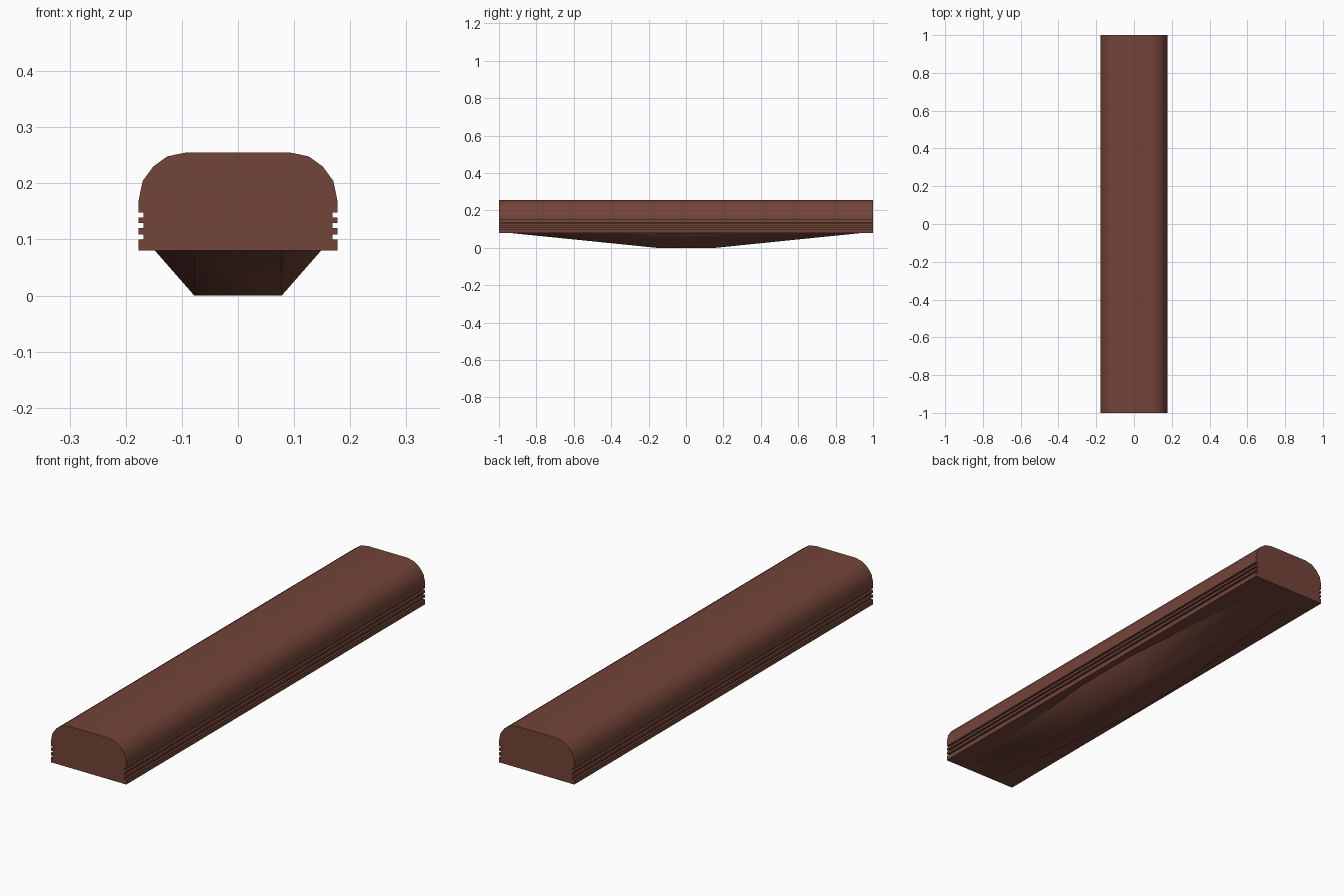
import bpy
import bmesh
import math

if "Cube" in bpy.data.objects:
    bpy.data.objects.remove(bpy.data.objects["Cube"], do_unlink=True)

brown = bpy.data.materials.new("reddish brown")
colour = (0.17, 0.058, 0.04, 1)
brown.diffuse_color = colour
brown.use_nodes = True
brown.node_tree.nodes["Principled BSDF"].inputs["Base Color"].default_value = colour


def finish(name, bm, angle):
    """Turn a bmesh into a shaded brown object."""
    bmesh.ops.recalc_face_normals(bm, faces=bm.faces)
    mesh = bpy.data.meshes.new(name)
    bm.to_mesh(mesh)
    bm.free()
    mesh.materials.append(brown)
    obj = bpy.data.objects.new(name, mesh)
    bpy.context.collection.objects.link(obj)
    bpy.ops.object.select_all(action="DESELECT")
    obj.select_set(True)
    bpy.context.view_layer.objects.active = obj
    bpy.ops.object.shade_smooth_by_angle(angle=math.radians(angle))


HALF_WIDTH, GROOVE_X, BASE_Z = 0.177, 0.168, 0.08

# Grooved bar: half profile from the bottom to the rounded top, then mirrored
half = [(HALF_WIDTH, BASE_Z)]
for z in (0.10, 0.12, 0.139):
    half += [(HALF_WIDTH, z), (GROOVE_X, z),
             (GROOVE_X, z + 0.009), (HALF_WIDTH, z + 0.009)]
half += [(HALF_WIDTH, 0.17), (0.17, 0.204), (0.151, 0.23),
         (0.126, 0.248), (0.092, 0.255)]
profile = half + [(-x, z) for x, z in reversed(half)]

bm = bmesh.new()
face = bm.faces.new([bm.verts.new((x, -1, z)) for x, z in profile])
swept = bmesh.ops.extrude_face_region(bm, geom=[face])["geom"]
bmesh.ops.translate(bm, vec=(0, 2, 0),
                    verts=[v for v in swept if isinstance(v, bmesh.types.BMVert)])
finish("grooved_bar", bm, 35)

# Tapered underside: small rectangle below a long octagon
IN_X, OUT_X, IN_Y, OUT_Y = 0.078, 0.148, 0.155, 0.945
bm = bmesh.new()
for sx in (-1, 1):
    for sy in (-1, 1):
        for x, y, z in ((IN_X, IN_Y, 0), (OUT_X, IN_Y, BASE_Z), (IN_X, OUT_Y, BASE_Z)):
            bm.verts.new((sx * x, sy * y, z))
bmesh.ops.convex_hull(bm, input=bm.verts)
bmesh.ops.dissolve_limit(bm, angle_limit=math.radians(1),
                         verts=bm.verts, edges=bm.edges)
finish("tapered_underside", bm, 60)
